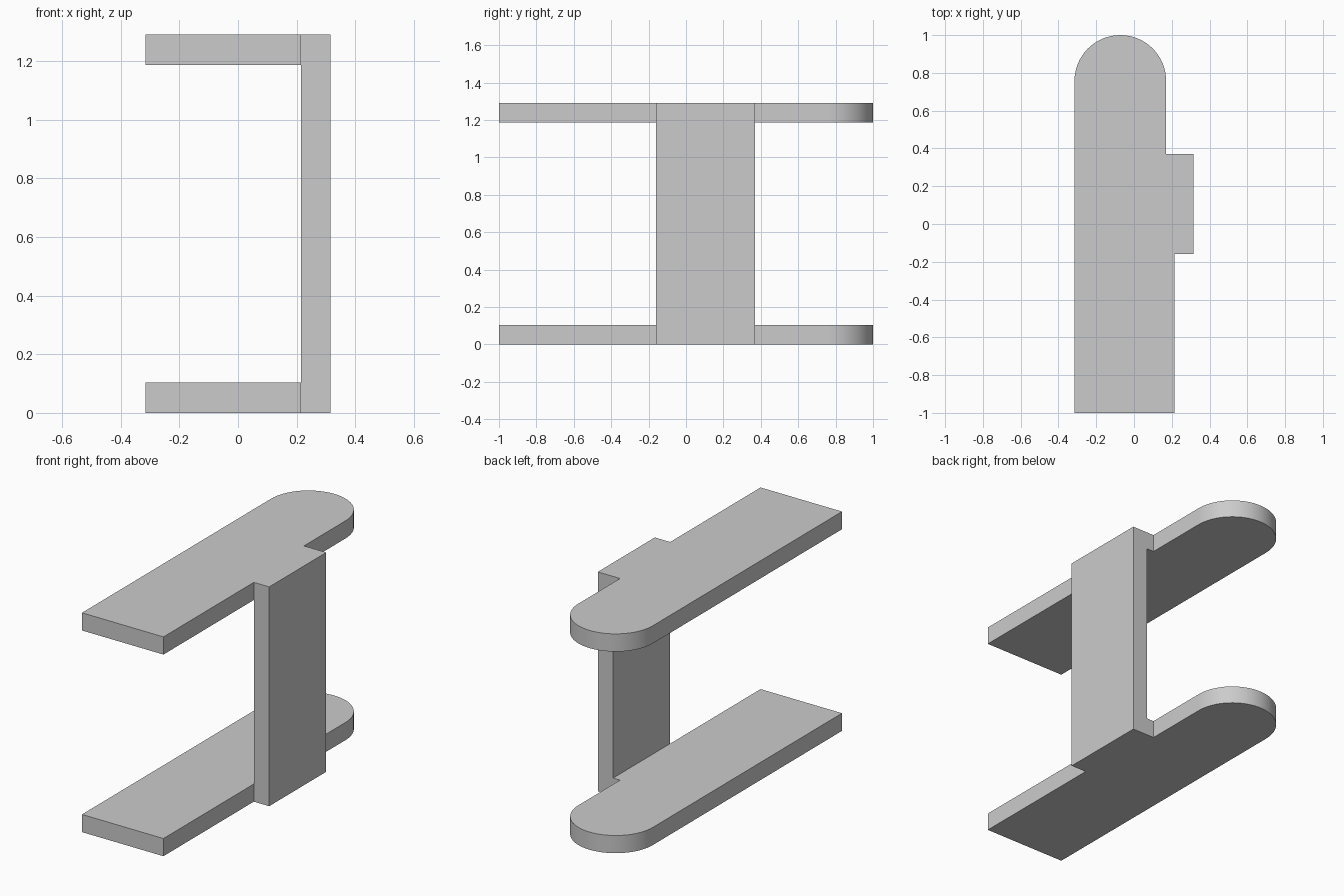
import bpy, bmesh, math

cube = bpy.data.objects.get("Cube")
if cube:
    bpy.data.objects.remove(cube, do_unlink=True)

LEFT, INNER, OUTER = -0.315, 0.215, 0.315   # plate edge, column inner and outer faces
STEP_X = 0.17                               # narrower right edge behind the column
COL_FRONT, COL_BACK = -0.16, 0.37
HEIGHT, THICK = 1.29, 0.104

grey = bpy.data.materials.new("plain grey")
grey.use_nodes = True
colour = (0.6, 0.6, 0.6, 1)
grey.diffuse_color = colour
grey.node_tree.nodes["Principled BSDF"].inputs["Base Color"].default_value = colour


def extrude_outline(name, outline, z, height):
    """Extrude a closed outline in the ground plane into a solid."""
    bm = bmesh.new()
    base = bm.faces.new([bm.verts.new((x, y, z)) for x, y in outline])
    top = bmesh.ops.extrude_face_region(bm, geom=[base], use_keep_orig=True)["geom"]
    verts = [v for v in top if isinstance(v, bmesh.types.BMVert)]
    bmesh.ops.translate(bm, verts=verts, vec=(0, 0, height))
    bmesh.ops.recalc_face_normals(bm, faces=bm.faces)
    mesh = bpy.data.meshes.new(name)
    bm.to_mesh(mesh)
    bm.free()
    mesh.materials.append(grey)
    obj = bpy.data.objects.new(name, mesh)
    bpy.context.collection.objects.link(obj)
    bpy.ops.object.select_all(action="DESELECT")
    obj.select_set(True)
    bpy.context.view_layer.objects.active = obj
    bpy.ops.object.shade_smooth_by_angle(angle=math.radians(30))
    return obj


# Plate outline: square front, stepped side, half-round back
radius = (STEP_X - LEFT) / 2
mid_x = (STEP_X + LEFT) / 2
segments = 32
arc = [(mid_x + radius * math.cos(math.pi * i / segments),
        1 - radius + radius * math.sin(math.pi * i / segments))
       for i in range(segments + 1)]
plate = [(LEFT, -1), (INNER, -1), (INNER, COL_BACK), (STEP_X, COL_BACK)] + arc

extrude_outline("bottom_plate", plate, 0, THICK)
extrude_outline("top_plate", plate, HEIGHT - THICK, THICK)

# Upright column joining the two plates on one side
column = [(INNER, COL_FRONT), (OUTER, COL_FRONT), (OUTER, COL_BACK), (INNER, COL_BACK)]
extrude_outline("side_column", column, 0, HEIGHT)
